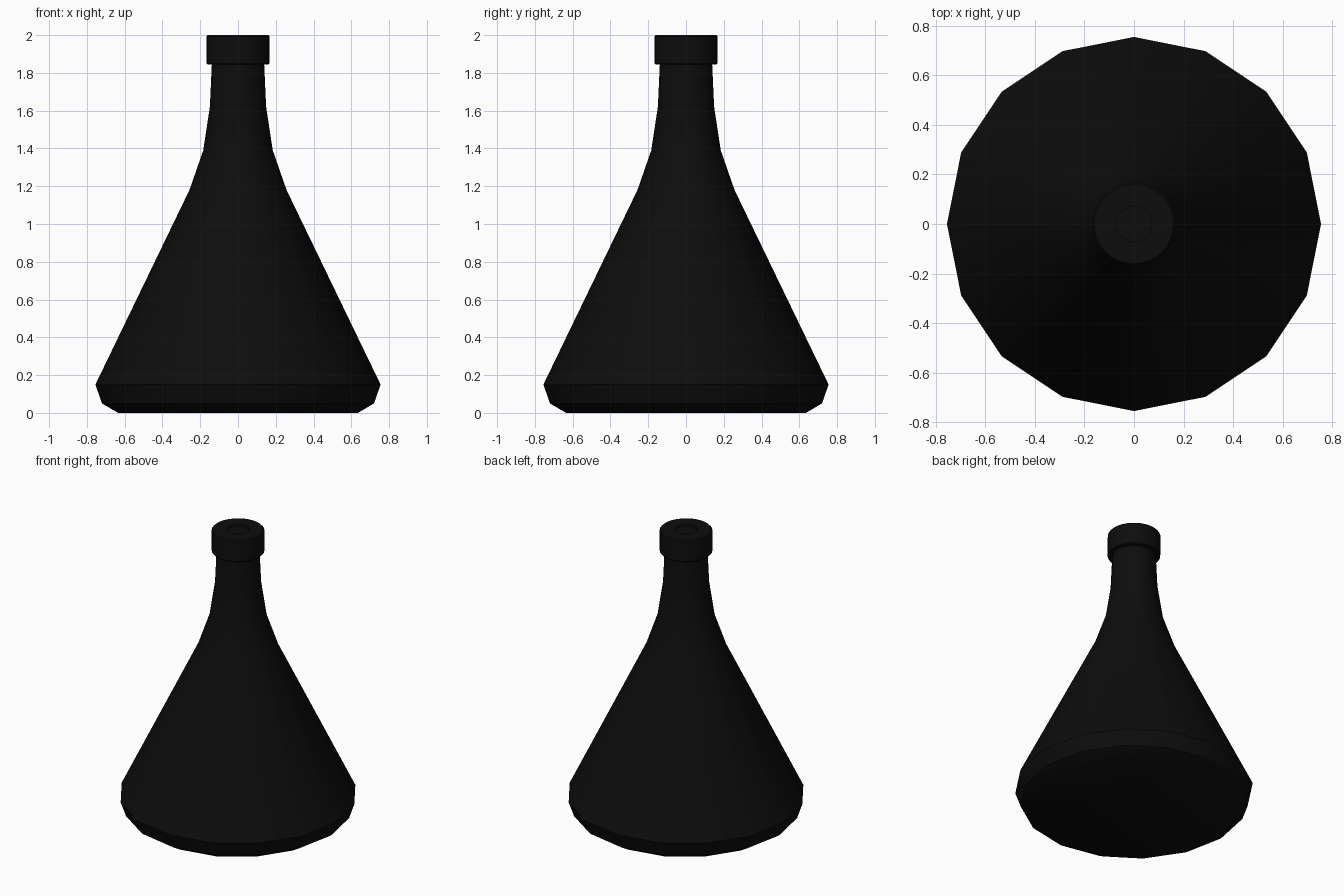
import bpy, bmesh, math

if "Cube" in bpy.data.objects:
    bpy.data.objects.remove(bpy.data.objects["Cube"])

black = bpy.data.materials.new("black_glaze")
black.diffuse_color = (0.004, 0.004, 0.004, 1)
black.use_nodes = True
black.node_tree.nodes["Principled BSDF"].inputs["Base Color"].default_value = black.diffuse_color


def lathe(name, profile, sides, angle):
    """Revolve an (r, z) profile around z; r = 0 makes a pole."""
    bm = bmesh.new()
    rings = []
    for r, z in profile:
        if r == 0:
            rings.append([bm.verts.new((0, 0, z))] * sides)
        else:
            rings.append([bm.verts.new((r * math.cos(2 * math.pi * i / sides),
                                        r * math.sin(2 * math.pi * i / sides), z))
                          for i in range(sides)])
    for a, b in zip(rings, rings[1:]):
        for i in range(sides):
            j = (i + 1) % sides
            bm.faces.new(list(dict.fromkeys((a[i], a[j], b[j], b[i]))))
    bmesh.ops.recalc_face_normals(bm, faces=bm.faces)
    mesh = bpy.data.meshes.new(name)
    bm.to_mesh(mesh)
    bm.free()
    mesh.materials.append(black)
    ob = bpy.data.objects.new(name, mesh)
    bpy.context.collection.objects.link(ob)
    bpy.ops.object.select_all(action='DESELECT')
    bpy.context.view_layer.objects.active = ob
    ob.select_set(True)
    bpy.ops.object.shade_smooth_by_angle(angle=math.radians(angle))
    return ob


# Conical 16-sided bottle with a flaring neck
lathe("bottle_body", [(0, 0), (0.635, 0), (0.72, 0.05), (0.755, 0.15),
                      (0.257, 1.18), (0.184, 1.39), (0.149, 1.62),
                      (0.138, 1.86), (0, 1.86)], 16, 40)

# Collar cap with a shallow round recess on top
lathe("bottle_cap", [(0, 1.845), (0.162, 1.845), (0.167, 1.85), (0.167, 1.993),
                     (0.16, 2.0), (0.072, 2.0), (0.072, 1.985), (0, 1.985)], 32, 30)
